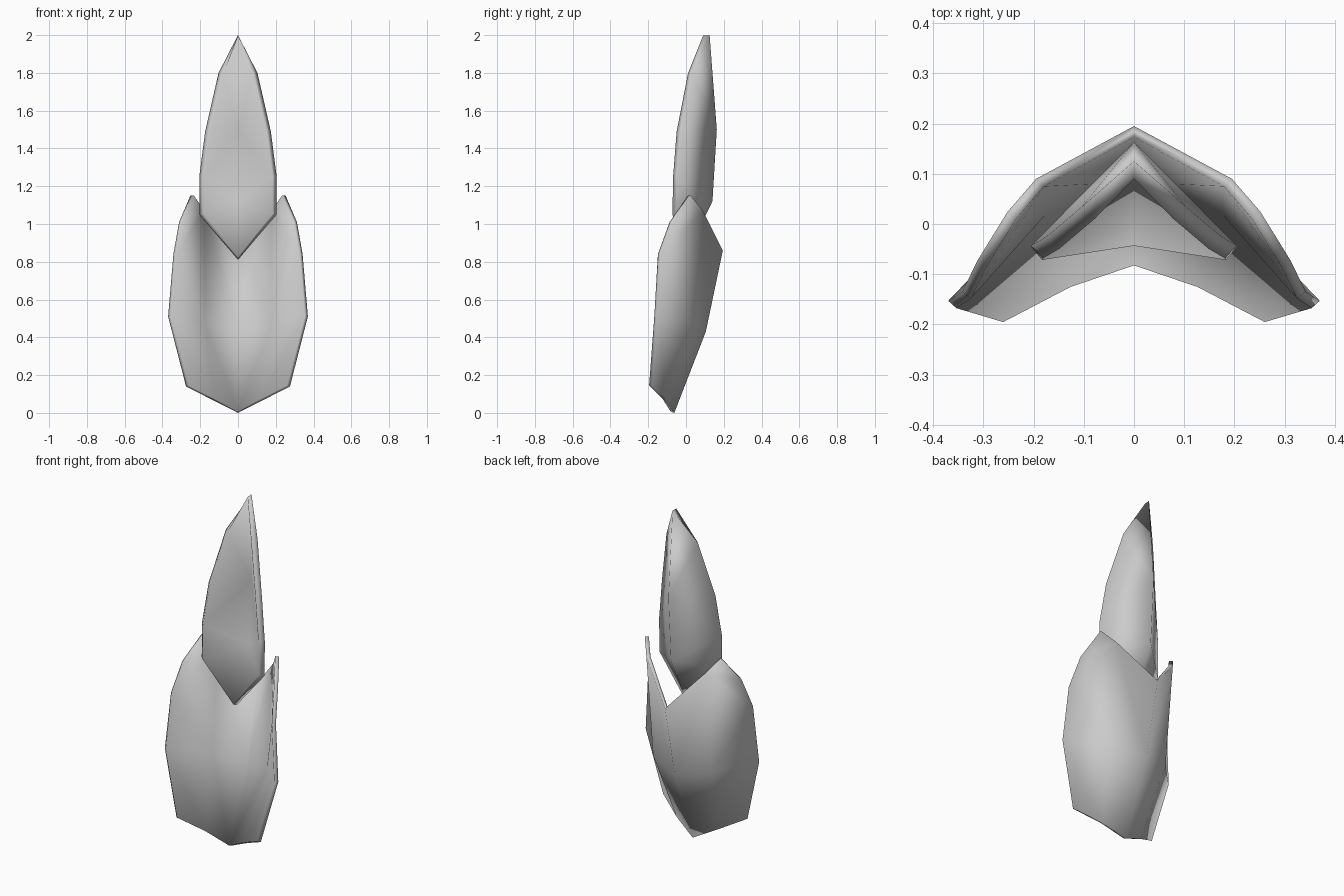
import bpy

if "Cube" in bpy.data.objects:
    bpy.data.objects.remove(bpy.data.objects["Cube"])


def shell(name, verts, faces, thickness):
    """Half a plate's back surface on +x, mirrored and thickened to the front."""
    mesh = bpy.data.meshes.new(name)
    mesh.from_pydata(verts, [], faces)
    obj = bpy.data.objects.new(name, mesh)
    bpy.context.collection.objects.link(obj)
    bpy.context.view_layer.objects.active = obj
    obj.select_set(True)
    mirror = obj.modifiers.new("mirror", "MIRROR")
    mirror.use_clip = True
    bpy.ops.object.modifier_apply(modifier="mirror")
    solid = obj.modifiers.new("thickness", "SOLIDIFY")
    solid.thickness = thickness
    solid.offset = 1
    bpy.ops.object.modifier_apply(modifier="thickness")
    bpy.ops.object.shade_smooth()
    obj.select_set(False)
    return obj


# Lower plate: centre ridge, middle column, outer edge and shoulder tip
lower = [
    (0, -0.062, 0), (0, 0.105, 0.43), (0, 0.195, 0.86),
    (0.138, -0.108, 0.07), (0.19, 0.035, 0.47), (0.195, 0.09, 1.07),
    (0.275, -0.18, 0.14), (0.37, -0.153, 0.51), (0.342, -0.135, 0.84),
    (0.312, -0.073, 1.01), (0.252, 0.024, 1.15),
]
shell("lower_plate", lower, [
    (0, 3, 4, 1), (1, 4, 5, 2), (3, 6, 7, 4),
    (4, 7, 8, 5), (5, 8, 9, 10),
], 0.022)

# Upper spike: back ridge from tip to bottom point, then the side edge
spike = [
    (0, 0.125, 2.0), (0, 0.163, 1.5), (0, 0.14, 1.12), (0, -0.012, 0.81),
    (0.103, 0.035, 1.8), (0.174, -0.025, 1.49),
    (0.205, -0.043, 1.25), (0.205, -0.045, 1.05),
]
shell("upper_spike", spike, [
    (0, 1, 4), (1, 5, 4), (1, 2, 6, 5), (2, 7, 6), (2, 3, 7),
], 0.035)
